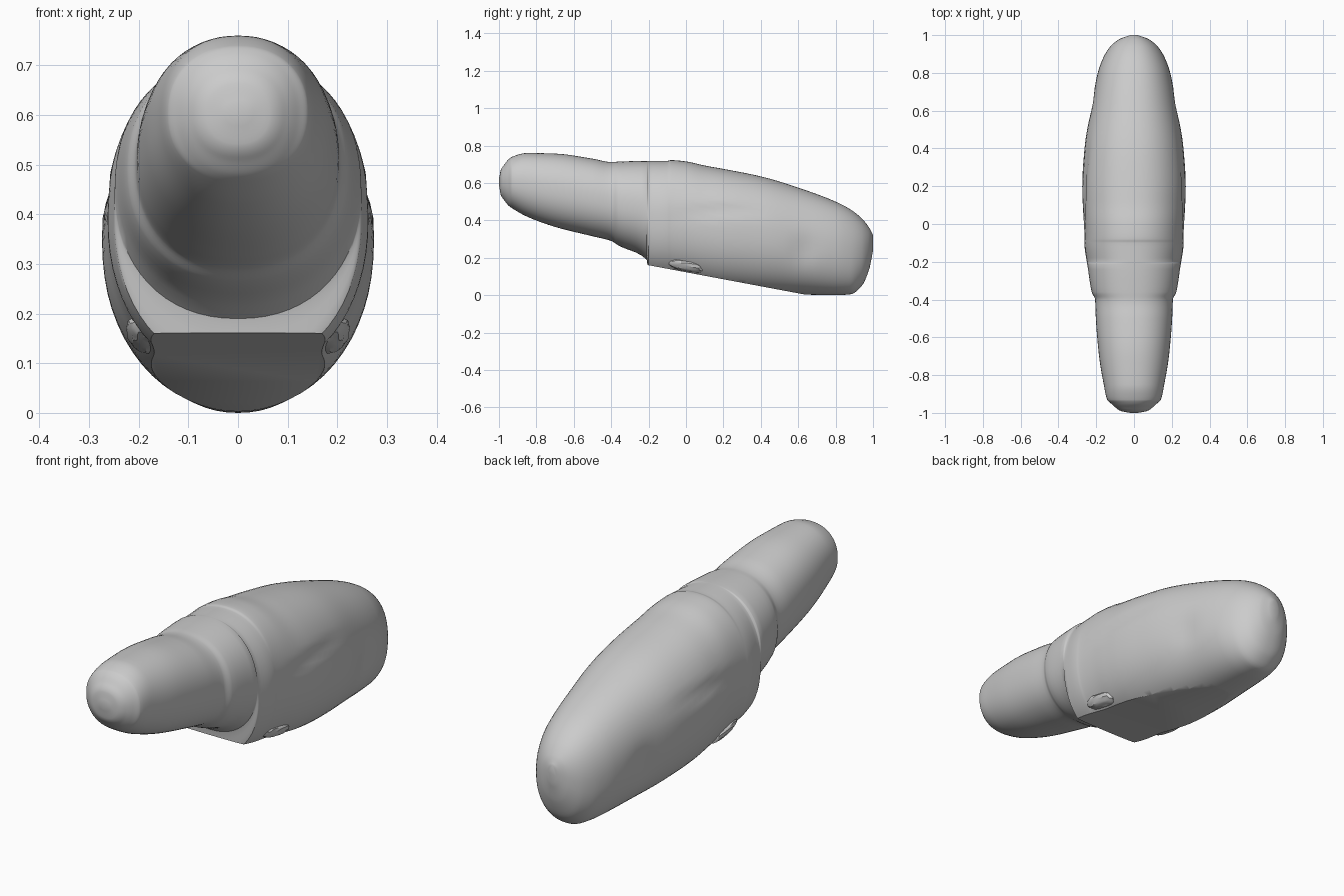
import bpy, bmesh, math, random
from mathutils import Vector

if "Cube" in bpy.data.objects:
    bpy.data.objects.remove(bpy.data.objects["Cube"], do_unlink=True)

grey = bpy.data.materials.new("plain grey")
grey.use_nodes = True
colour = (0.6, 0.6, 0.6, 1)
grey.diffuse_color = colour
grey.node_tree.nodes["Principled BSDF"].inputs["Base Color"].default_value = colour


def finish(name, bm, angle):
    bmesh.ops.recalc_face_normals(bm, faces=bm.faces)
    mesh = bpy.data.meshes.new(name)
    bm.to_mesh(mesh)
    bm.free()
    mesh.materials.append(grey)
    obj = bpy.data.objects.new(name, mesh)
    bpy.context.collection.objects.link(obj)
    bpy.ops.object.select_all(action="DESELECT")
    obj.select_set(True)
    bpy.context.view_layer.objects.active = obj
    bpy.ops.object.shade_smooth_by_angle(angle=math.radians(angle))
    return obj


# Body stations: y, top, underside, half width
STATIONS = [
    (-1, .62, .59, .02), (-.99, .67, .535, .07), (-.97, .70, .505, .10),
    (-.95, .725, .48, .122), (-.93, .74, .465, .142), (-.85, .76, .42, .16),
    (-.7, .757, .365, .185), (-.5, .73, .315, .202), (-.4, .712, .29, .206),
    (-.36, .714, .265, .224), (-.21, .718, .19, .248), (-.2, .718, .09, .25),
    (-.1, .718, .073, .263), (-.08, .722, .07, .262), (0, .715, .06, .265),
    (.1, .693, .04, .271), (.2, .675, .025, .274), (.4, .635, .01, .262),
    (.6, .575, .004, .23), (.8, .50, 0, .192), (.88, .458, .005, .163),
    (.94, .41, .05, .125), (.98, .36, .14, .075), (1, .32, .24, .02),
]
SIDES, STEPS, POWER = 64, 5, 2 / 2.2


def slope(i, k):
    # Slope that never overshoots its neighbours
    if i in (0, len(STATIONS) - 1):
        j = max(i, 1)
        return (STATIONS[j][k] - STATIONS[j - 1][k]) / (STATIONS[j][0] - STATIONS[j - 1][0])
    a, b, c = STATIONS[i - 1:i + 2]
    left = (b[k] - a[k]) / (b[0] - a[0])
    right = (c[k] - b[k]) / (c[0] - b[0])
    return 2 * left * right / (left + right) if left * right > 0 else 0


def station(i, t):
    a, b = STATIONS[i], STATIONS[i + 1]
    gap = b[0] - a[0]
    s = t * t * (3 - 2 * t)
    rise, fall = t * (1 - t) ** 2 * gap, t * t * (t - 1) * gap
    values = [a[k] + (b[k] - a[k]) * s + rise * slope(i, k) + fall * slope(i + 1, k)
              for k in (1, 2, 3)]
    return a[0] + gap * t, *values


def bump(value, centre, spread):
    return math.exp(-((value - centre) / spread) ** 2)


def rounded(v):
    return math.copysign(abs(v) ** POWER, v)


# Body: loft of rounded sections with shallow side folds
bm = bmesh.new()
rings = []
samples = [station(i, j / STEPS) for i in range(len(STATIONS) - 1) for j in range(STEPS)]
samples.append(STATIONS[-1])
for y, top, low, half in samples:
    middle, height = (top + low) / 2, (top - low) / 2
    ring = []
    for n in range(SIDES):
        a = math.tau * n / SIDES
        x, z = half * rounded(math.cos(a)), middle + height * rounded(math.sin(a))
        fold = .012 * bump(z, .44 + .1 * y * (1 - 2 * y), .025) * bump(y, .2, .2)
        dent = .012 * bump(z, .24, .08) * bump(y, .63, .06)
        x *= 1 - (fold + dent) / half
        ring.append(bm.verts.new((x, y, z)))
    rings.append(ring)
for r, s in zip(rings, rings[1:]):
    for n in range(SIDES):
        m = (n + 1) % SIDES
        bm.faces.new((r[n], r[m], s[m], s[n]))
bm.faces.new(rings[0])
bm.faces.new(rings[-1])

# Sloping flat cut under the belly
cut = bmesh.ops.bisect_plane(
    bm, geom=bm.verts[:] + bm.edges[:] + bm.faces[:], dist=1e-5,
    plane_co=Vector((0, -.2, .16)), plane_no=Vector((0, -.15, -.8)), clear_outer=True)
bmesh.ops.holes_fill(bm, edges=[e for e in bm.edges if e.is_boundary], sides=0)
finish("body", bm, 40)

# Small rough flaps beside the belly
for name, side in (("left_flap", 1), ("right_flap", -1)):
    random.seed(4)
    bm = bmesh.new()
    bmesh.ops.create_icosphere(bm, subdivisions=3, radius=1)
    for v in bm.verts:
        p = Vector([rounded(rounded(rounded(c))) for c in v.co]) * random.uniform(.88, 1)
        y = .1 * p.y
        v.co = (side * (.185 + .04 * p.x + .012 * p.z), y, .157 + .03 * p.z - .19 * y)
    finish(name, bm, 25)
